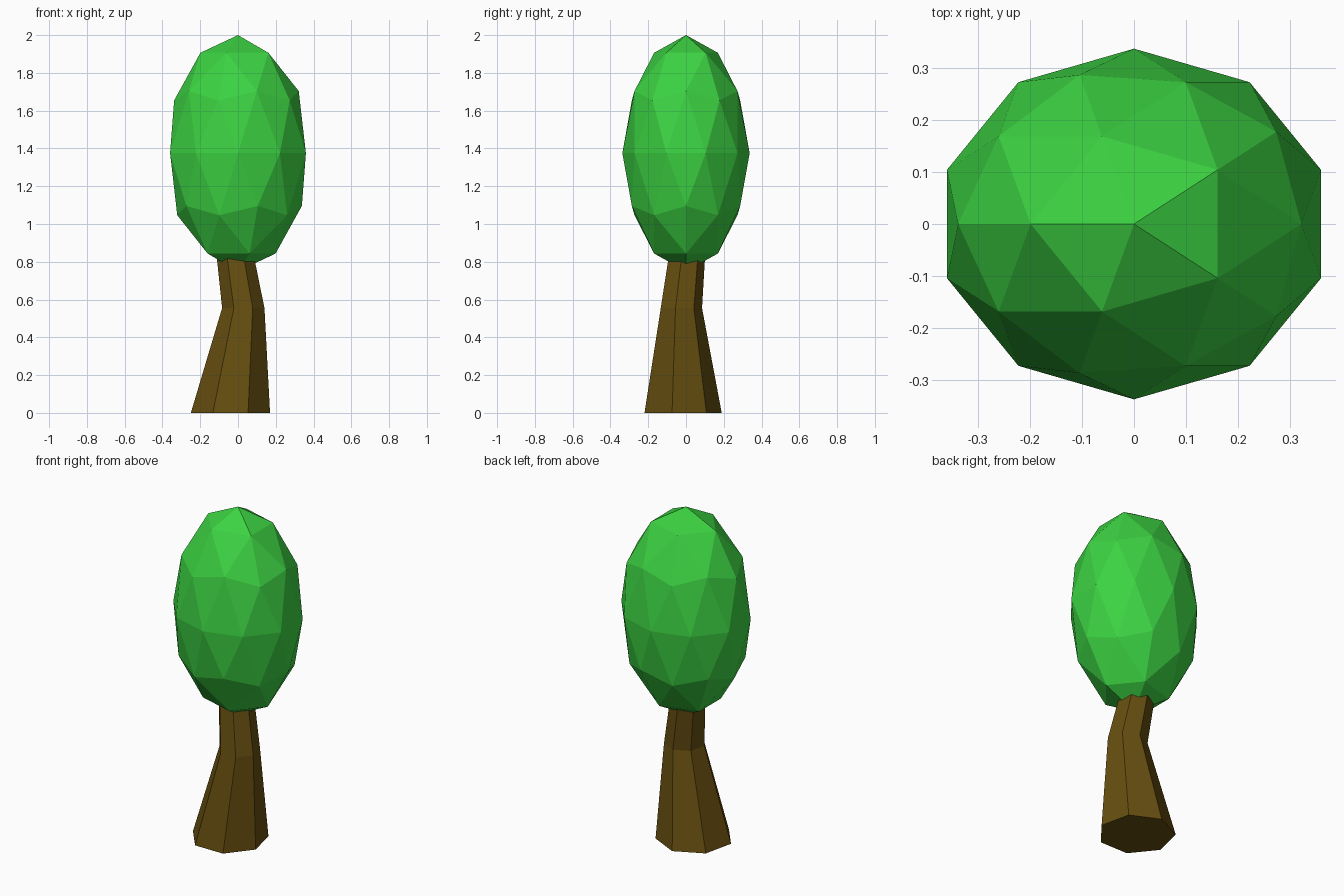
import bpy, bmesh
from math import sin, cos, tau, pi
from mathutils import Matrix

if "Cube" in bpy.data.objects:
    bpy.data.objects.remove(bpy.data.objects["Cube"])


def add_part(name, bm, colour):
    bmesh.ops.recalc_face_normals(bm, faces=bm.faces)
    mesh = bpy.data.meshes.new(name)
    bm.to_mesh(mesh)
    bm.free()
    mat = bpy.data.materials.new(name + "_colour")
    mat.diffuse_color = (*colour, 1)
    mat.use_nodes = True
    mat.node_tree.nodes["Principled BSDF"].inputs["Base Color"].default_value = mat.diffuse_color
    mesh.materials.append(mat)
    obj = bpy.data.objects.new(name, mesh)
    bpy.context.collection.objects.link(obj)
    return obj


# Trunk: bent, tapering seven-sided loft; its top is buried in the foliage
SIDES = 7
sections = [  # centre x, centre y, z, radius
    (-0.04, -0.026, 0.0, 0.215),
    (0.028, -0.03, 0.555, 0.115),
    (-0.033, 0.013, 0.95, 0.095),
]
bm = bmesh.new()
rings = [[bm.verts.new((cx + r * sin(tau * i / SIDES), cy + r * cos(tau * i / SIDES), z))
          for i in range(SIDES)] for cx, cy, z, r in sections]
for low, high in zip(rings, rings[1:]):
    for i in range(SIDES):
        j = (i + 1) % SIDES
        bm.faces.new((low[i], low[j], high[j], high[i]))
bm.faces.new(rings[0])
bm.faces.new(rings[-1])
add_part("trunk", bm, (0.13, 0.075, 0.005))

# Foliage: faceted egg, stretched upwards
bm = bmesh.new()
bmesh.ops.create_icosphere(bm, subdivisions=2, radius=1, matrix=Matrix.Rotation(pi, 4, 'Z'))
foliage = add_part("foliage", bm, (0.045, 0.65, 0.055))
foliage.scale = (0.378, 0.337, 0.625)
foliage.location = (0, 0, 1.375)
